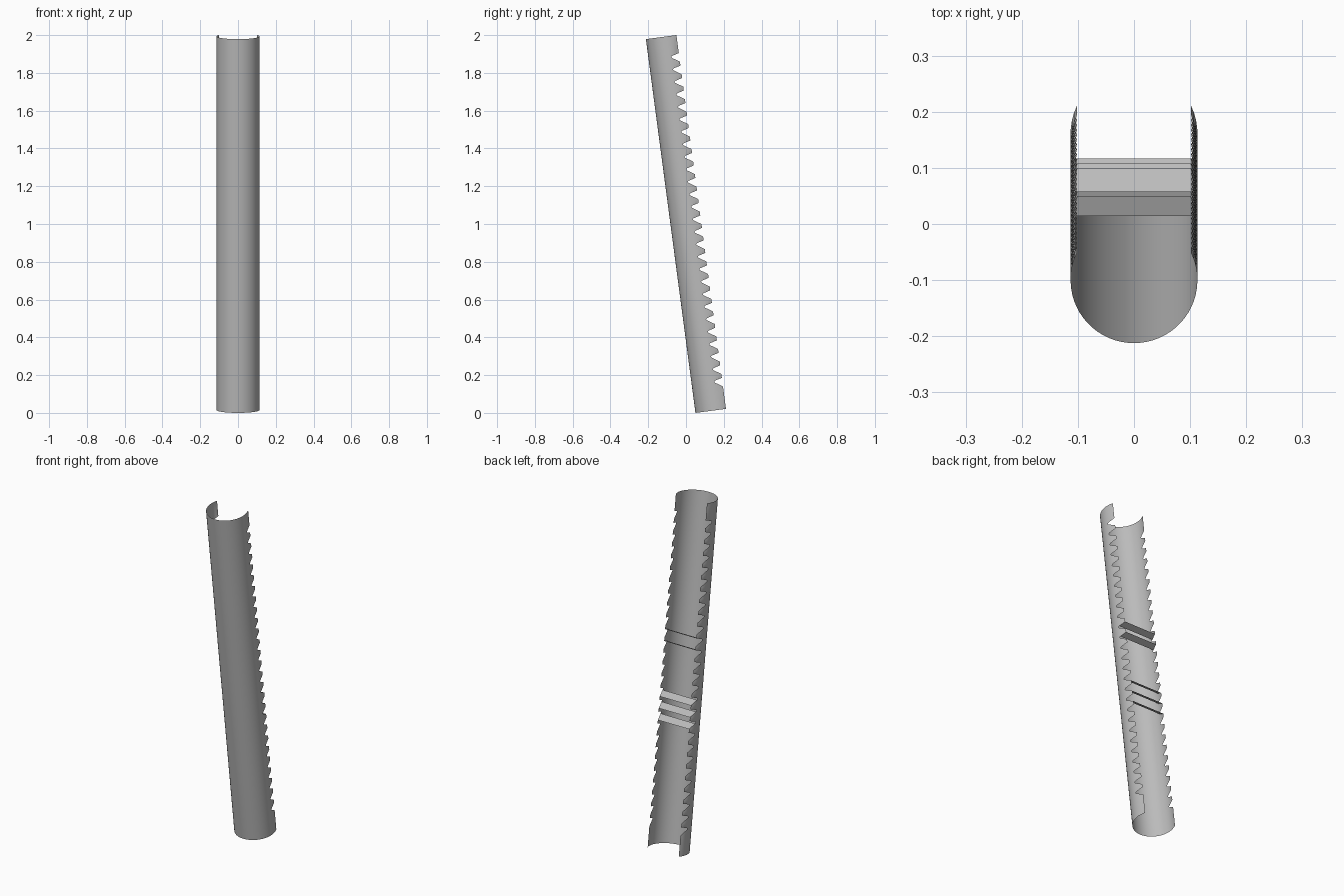
import bpy, bmesh
from math import acos, sin, cos, radians
from mathutils import Matrix

if "Cube" in bpy.data.objects:
    bpy.data.objects.remove(bpy.data.objects["Cube"])

RADIUS, LENGTH, TILT = 0.113, 1.996, radians(7.55)
ROOT, TIP = 0.008, 0.05            # depth of notch roots and tooth tips
TOP_NOTCH, PITCH, COUNT = 1.90, 0.0667, 27
# one notch, running downwards: (drop, depth)
NOTCH = [(0, TIP), (0.010, 0.013), (0.013, 0.009), (0.017, ROOT),
         (0.021, 0.011), (0.046, TIP)]

grey = bpy.data.materials.new("plain grey")
grey.use_nodes = True
colour = (0.5, 0.5, 0.5, 1)
grey.diffuse_color = colour
grey.node_tree.nodes["Principled BSDF"].inputs["Base Color"].default_value = colour

# lean towards the front, standing on the ground
lean = Matrix.Translation((0, 0, 0)) @ Matrix.Rotation(TILT, 4, 'X')
foot = lean @ Matrix.Translation((0, -RADIUS, 0)).translation
lean.translation = (0, 0.05 - foot.y, -foot.z)


def finish(name, bm, smooth):
    mesh = bpy.data.meshes.new(name)
    bm.to_mesh(mesh)
    bm.free()
    mesh.transform(lean)
    mesh.materials.append(grey)
    for p in mesh.polygons:
        p.use_smooth = smooth
    obj = bpy.data.objects.new(name, mesh)
    bpy.context.collection.objects.link(obj)
    return obj


def angle(depth):
    return acos(-depth / RADIUS)


def wall_point(theta, t):
    return (RADIUS * sin(theta), -RADIUS * cos(theta), t)


# open tube: smooth front arc plus a toothed strip on each side
rows = [(LENGTH, TIP)]
for i in range(COUNT):
    rows += [(TOP_NOTCH - i * PITCH - drop, depth) for drop, depth in NOTCH]
rows.append((0, TIP))

bm = bmesh.new()
SEGMENTS, STRIP = 32, 3
base = angle(ROOT)
grid = []
for t, depth in rows:
    edge = angle(depth)
    side = [base + (edge - base) * k / STRIP for k in range(1, STRIP + 1)]
    front = [base * (2 * k / SEGMENTS - 1) for k in range(SEGMENTS + 1)]
    thetas = [-a for a in reversed(side)] + front + side
    grid.append([bm.verts.new(wall_point(a, t)) for a in thetas])
for upper, lower in zip(grid, grid[1:]):
    for k in range(len(upper) - 1):
        bm.faces.new((lower[k], lower[k + 1], upper[k + 1], upper[k]))
bmesh.ops.remove_doubles(bm, verts=bm.verts, dist=1e-5)
finish("toothed_tube", bm, True)


# slats bridging matching notch edges on both sides
def slat(name, notch, start, end):
    bm = bmesh.new()
    corners = []
    for (drop, depth), signs in ((NOTCH[start], (-1, 1)), (NOTCH[end], (1, -1))):
        t = TOP_NOTCH - notch * PITCH - drop
        corners += [bm.verts.new(wall_point(s * angle(depth), t)) for s in signs]
    bm.faces.new(corners)
    finish(name, bm, False)


for n, notch in enumerate((10, 11), 1):
    slat(f"upper_slat_{n}", notch, 0, 1)
for n, notch in enumerate((15, 16, 17), 1):
    slat(f"lower_slat_{n}", notch, 5, 4)
